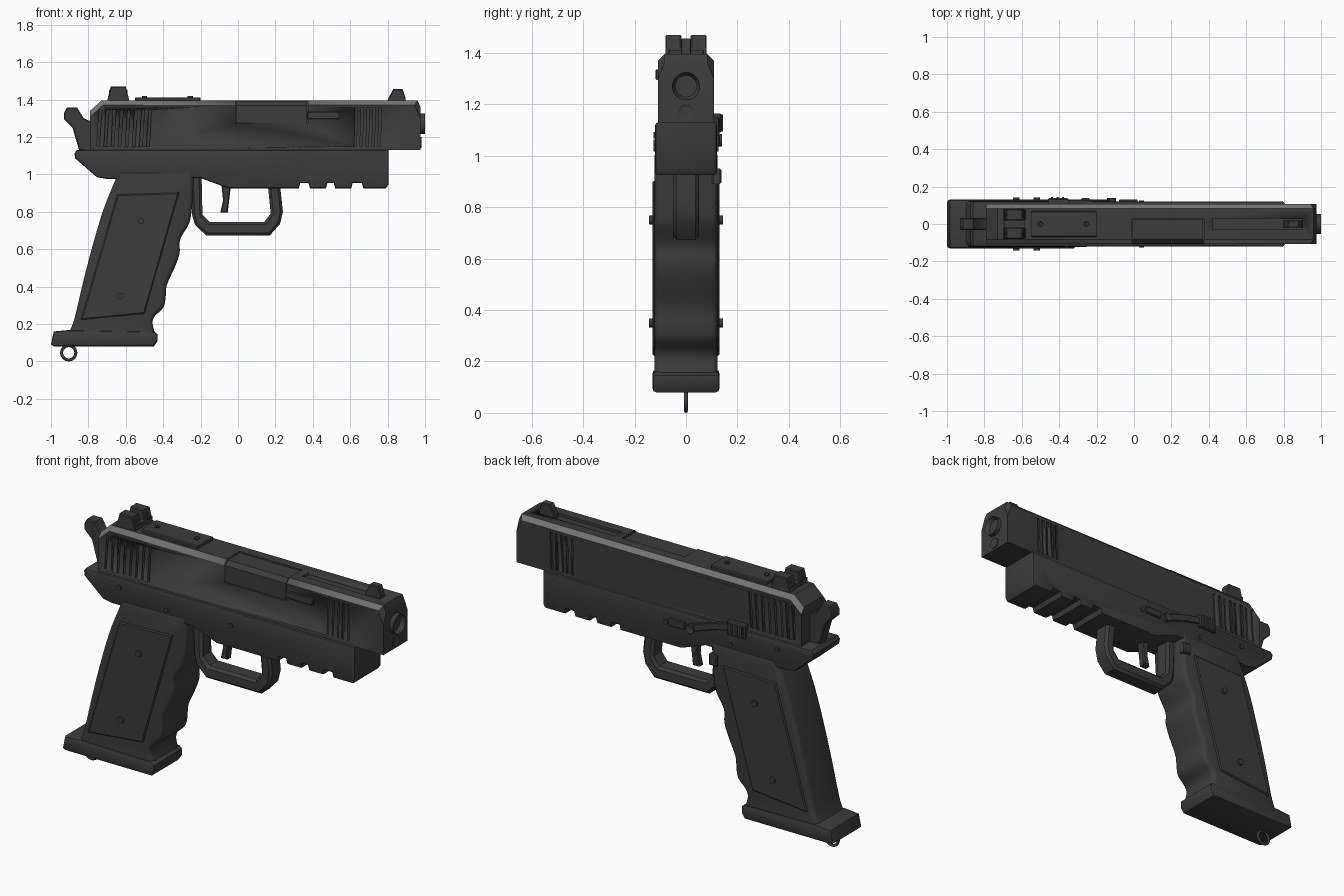
import bpy, bmesh, math
from mathutils import Matrix, Vector

cube = bpy.data.objects.get("Cube")
if cube:
    bpy.data.objects.remove(cube, do_unlink=True)


def make_material(name, value):
    material = bpy.data.materials.new(name)
    colour = (value, value, value, 1)
    material.diffuse_color = colour
    material.use_nodes = True
    shader = material.node_tree.nodes["Principled BSDF"]
    shader.inputs["Base Color"].default_value = colour
    shader.inputs["Roughness"].default_value = 0.6
    return material


gunmetal = make_material("dark_gunmetal", 0.045)
worn_edge = make_material("worn_edge_grey", 0.17)


def finish(bm, name):
    """Turn a bmesh into a shaded object."""
    bmesh.ops.recalc_face_normals(bm, faces=bm.faces)
    mesh = bpy.data.meshes.new(name)
    bm.to_mesh(mesh)
    bm.free()
    obj = bpy.data.objects.new(name, mesh)
    bpy.context.collection.objects.link(obj)
    mesh.materials.append(gunmetal)
    bpy.ops.object.select_all(action="DESELECT")
    obj.select_set(True)
    bpy.context.view_layer.objects.active = obj
    bpy.ops.object.shade_smooth_by_angle(angle=math.radians(35))
    return obj


def prism(name, outlines, back, front, bevel=0, segments=1, rule=None):
    """Extrude side outlines (x, z) between two y values, softening the rims."""
    bm = bmesh.new()
    for outline in outlines:
        face = bm.faces.new([bm.verts.new((x, back, z)) for x, z in outline])
        made = bmesh.ops.extrude_face_region(bm, geom=[face])["geom"]
        moved = [v for v in made if isinstance(v, bmesh.types.BMVert)]
        bmesh.ops.translate(bm, verts=moved, vec=(0, front - back, 0))
    bmesh.ops.recalc_face_normals(bm, faces=bm.faces)
    if bevel:
        rims = [e for e in bm.edges
                if abs(e.verts[0].co.y - e.verts[1].co.y) < 1e-5
                and (rule is None or all(rule(v.co) for v in e.verts))]
        bmesh.ops.bevel(bm, geom=rims, offset=bevel, segments=segments,
                        profile=0.5, affect="EDGES", clamp_overlap=False)
    return finish(bm, name)


def rect(x0, x1, z0, z1, lean=0):
    return [(x0, z0), (x1, z0), (x1 + lean, z1), (x0 + lean, z1)]


def disc(name, centre, radius, depth, axis="Y", recess=0, sides=20):
    """Cylinder centred on a point, optionally with a recessed far end."""
    bm = bmesh.new()
    bmesh.ops.create_cone(bm, cap_ends=True, segments=sides, radius1=radius,
                          radius2=radius, depth=depth)
    if recess:
        cap = max(bm.faces, key=lambda f: f.calc_center_median().z)
        bmesh.ops.inset_individual(bm, faces=[cap], thickness=radius * 0.35)
        bmesh.ops.translate(bm, verts=cap.verts, vec=(0, 0, -recess))
    direction = {"X": Vector((1, 0, 0)), "Y": Vector((0, 1, 0)),
                 "Z": Vector((0, 0, 1))}[axis]
    turn = direction.to_track_quat("Z", "Y").to_matrix().to_4x4()
    bm.transform(Matrix.Translation(centre) @ turn)
    return finish(bm, name)


def carve(target, cutter):
    """Subtract a cutter, then discard it."""
    mod = target.modifiers.new("cut", "BOOLEAN")
    mod.object = cutter
    mod.operation = "DIFFERENCE"
    mod.solver = "EXACT"
    bpy.context.view_layer.objects.active = target
    bpy.ops.object.modifier_apply(modifier=mod.name)
    bpy.data.objects.remove(cutter, do_unlink=True)


def smooth_path(points, steps=4):
    """Open Catmull-Rom curve through the points."""
    pts = [Vector(p) for p in points]
    pts = [pts[0]] + pts + [pts[-1]]
    path = []
    for a, b, c, d in zip(pts, pts[1:], pts[2:], pts[3:]):
        for i in range(steps):
            t = i / steps
            path.append(b + (c - a) * t / 2
                        + (a * 2 - b * 5 + c * 4 - d) * t * t / 2
                        + (b * 3 - a - c * 3 + d) * t * t * t / 2)
    return path + [pts[-1]]


# Slide with chamfered top
slide = prism("slide", [[(-.79, 1.13), (.975, 1.13), (.975, 1.36), (.96, 1.395),
                         (-.73, 1.395), (-.79, 1.34)]], -.108, .108,
              bevel=.024, rule=lambda co: co.z > 1.3)

# Serrations, ejection port and top channel
grooves = [rect(-.755 + i * .038, -.74 + i * .038, 1.15, 1.345, .012) for i in range(8)]
grooves += [rect(.62 + i * .032, .633 + i * .032, 1.15, 1.355, .006) for i in range(5)]
for side in (-1, 1):
    carve(slide, prism("groove_cutter", grooves, side * .098, side * .15))
carve(slide, prism("port_cutter", [rect(-.013, .375, 1.275, 1.5)], -.2, .03))
carve(slide, prism("channel_cutter", [rect(.42, .9, 1.38, 1.5)], -.03, .03))
slide.data.materials.append(worn_edge)
for face in slide.data.polygons:
    if .4 < face.normal.z < .9 and abs(face.normal.y) > .4:
        face.material_index = 1

prism("ejection_chamber", [rect(-.007, .369, 1.26, 1.39)], -.103, .025,
      bevel=.022, rule=lambda co: co.z > 1.3 and co.y < 0)
prism("extractor", [rect(.37, .545, 1.295, 1.335)], -.119, -.09, bevel=.004)

# Muzzle and guide rod
disc("muzzle", (.965, 0, 1.27), .054, .07, "X", recess=.04, sides=32)
disc("guide_rod", (.96, 0, 1.17), .03, .04, "X", recess=.006)

# Top cover plate with screws
prism("top_plate", [rect(-.55, -.2, 1.385, 1.412)], -.07, .07, bevel=.005)
for x in (-.5, -.255):
    disc("plate_screw", (x, 0, 1.41), .014, .016, "Z", recess=.004, sides=12)

# Sights
prism("rear_sight_base", [rect(-.695, -.585, 1.385, 1.42)], -.08, .08)
for side in (-1, 1):
    prism("rear_sight_post", [[(-.7, 1.39), (-.58, 1.39), (-.6, 1.47), (-.68, 1.47)]],
          side * .018, side * .08, bevel=.005)
    disc("rear_sight_dot", (-.64, side * .049, 1.44), .011, .1, "X", sides=12)
prism("front_sight", [[(.8, 1.375), (.9, 1.375), (.895, 1.41), (.88, 1.455), (.83, 1.455),
                       (.8, 1.4)]], -.02, .02, bevel=.004)

# Frame with accessory rail notches
underside = [(.805, 1.13), (.805, .945), (.79, .925)]
for right, left in ((.67, .605), (.52, .47), (.385, .325)):
    underside += [(right, .925), (right - .008, .953), (left + .008, .953), (left, .925)]
prism("frame", [[(-.86, 1.13)] + underside + [(-.05, .925), (-.2, .98), (-.7, .975),
                (-.755, .985), (-.87, 1.085), (-.875, 1.112)]], -.12, .12,
      bevel=.012, segments=2)

# Grip with finger grooves
back_strap = [(-.63, 1.02), (-.66, .96), (-.72, .81), (-.777, .62), (-.825, .436),
              (-.857, .3), (-.88, .21), (-.91, .14)]
front_strap = [(-.44, .14), (-.457, .2), (-.446, .24), (-.4, .287), (-.387, .34),
               (-.38, .41), (-.335, .51), (-.312, .58), (-.31, .65), (-.265, .73),
               (-.25, .79), (-.24, .9), (-.235, 1.02)]
prism("grip", [smooth_path(back_strap) + smooth_path(front_strap)], -.123, .123,
      bevel=.024, segments=3)
prism("magazine_base", [[(-1, .09), (-.985, .16), (-.9, .168), (-.45, .16), (-.43, .145),
                         (-.43, .11), (-.45, .08), (-.985, .08)]], -.13, .13,
      bevel=.014, segments=2)

# Grip panels, screws and frame pins on both sides
for side in (-1, 1):
    prism("grip_panel", [[(-.645, .892), (-.315, .902), (-.5, .255), (-.84, .222)]],
          side * .11, side * .131, bevel=.006)
    for x, z in ((-.52, .75), (-.63, .35)):
        disc("grip_screw", (x, side * .13, z), .017, .026, recess=0, sides=12)
    for x, z in ((-.65, 1.08), (-.36, 1.03), (.04, 1.05)):
        disc("frame_pin", (x, side * .118, z), .013, .016, sides=12)

# Controls on the left side
prism("slide_stop_pad", [rect(-.46, -.35, 1.09, 1.165)], .1, .138, bevel=.006)
prism("slide_stop_ribs", [rect(x, x + .012, 1.095, 1.16) for x in (-.445, -.415, -.385)],
      .13, .144)
prism("slide_stop_arm", [[(-.36, 1.11), (-.25, 1.085), (-.12, 1.04), (-.1, 1.075),
                          (-.24, 1.125), (-.36, 1.15)]], .1, .13, bevel=.004)
disc("slide_stop_pivot", (-.12, .12, 1.06), .024, .04, recess=.005)
prism("takedown_tab", [rect(-.08, .02, 1.04, 1.08)], .1, .132, bevel=.005)
prism("magazine_release", [rect(-.285, -.235, .89, .95)], .1, .138, bevel=.006)

# Trigger guard and trigger
prism("trigger_guard", [[(-.255, 1), (-.245, .78), (-.23, .73), (-.17, .673), (.17, .673),
                         (.225, .735), (.24, .8), (.225, .94), (.16, .94), (.175, .79),
                         (.14, .745), (-.15, .745), (-.19, .785), (-.195, 1)]],
      -.05, .05, bevel=.014)
prism("trigger", [[(-.09, .96), (-.035, .96), (-.045, .88), (-.055, .795), (-.095, .795),
                   (-.08, .86)]], -.022, .022, bevel=.006)

# Hammer with a spur hole
hammer = prism("hammer", [[(-.93, 1.33), (-.915, 1.357), (-.86, 1.357), (-.825, 1.3),
                           (-.78, 1.28), (-.78, 1.12), (-.85, 1.13), (-.885, 1.25),
                           (-.93, 1.295)]], -.033, .033, bevel=.006)
carve(hammer, disc("hole_cutter", (-.88, 0, 1.315), .024, .3))

# Lanyard ring under the base
bpy.ops.mesh.primitive_torus_add(location=(-.905, 0, .046), rotation=(math.pi / 2, 0, 0),
                                 major_radius=.038, minor_radius=.008,
                                 major_segments=28, minor_segments=8)
ring = bpy.context.object
ring.name = "lanyard_ring"
ring.data.materials.append(gunmetal)
bpy.ops.object.shade_smooth()
